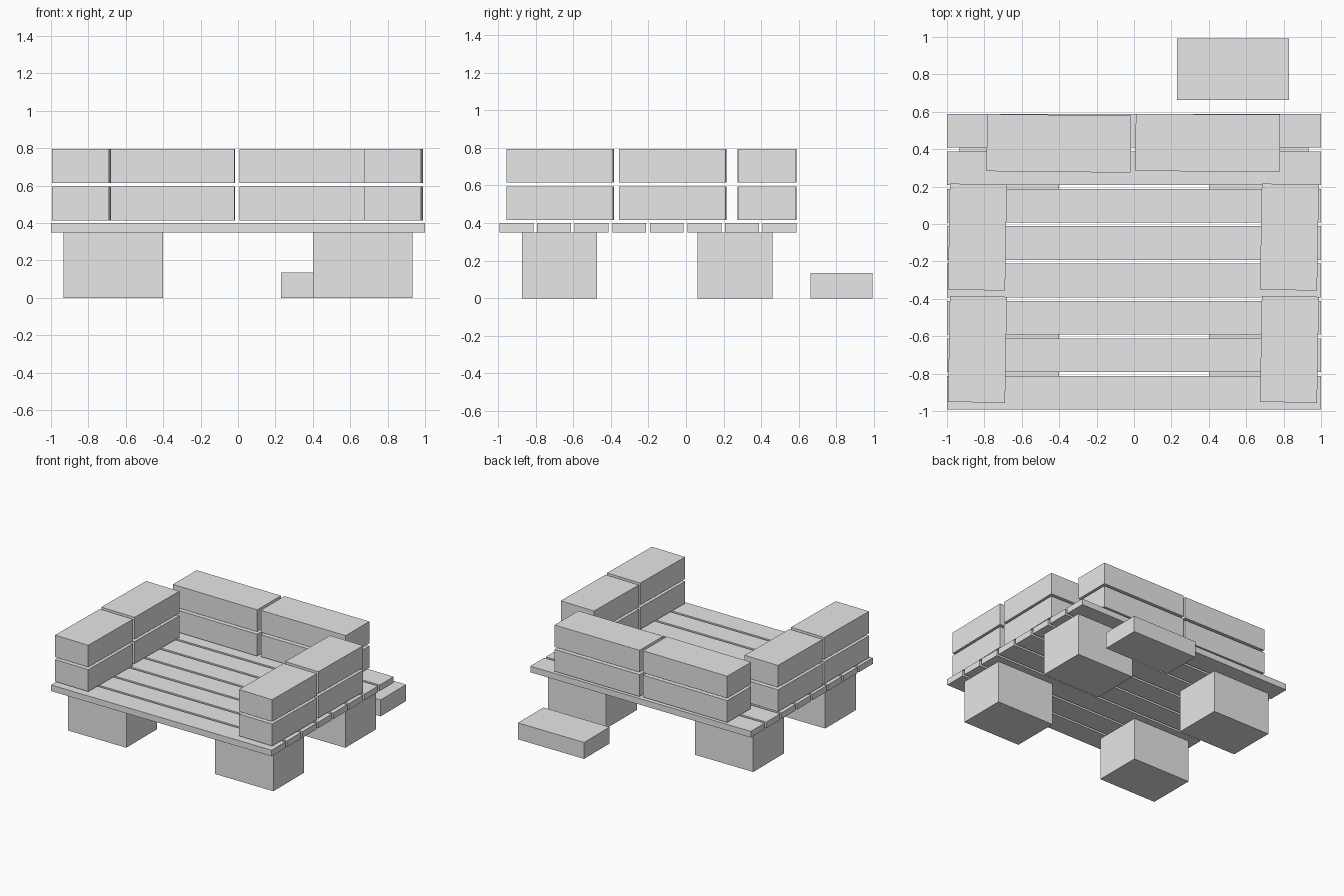
import bpy
import math

cube = bpy.data.objects.get("Cube")
if cube:
    bpy.data.objects.remove(cube, do_unlink=True)

GREY = (0.8, 0.8, 0.8, 1.0)
grey = bpy.data.materials.new("light grey")
grey.use_nodes = True
grey.diffuse_color = GREY
grey.node_tree.nodes["Principled BSDF"].inputs["Base Color"].default_value = GREY


def box(name, center, size, turn=0.0):
    """Flat-sided block, turned about z by some degrees."""
    bpy.ops.mesh.primitive_cube_add(size=1, location=center,
                                    rotation=(0, 0, math.radians(turn)))
    ob = bpy.context.object
    ob.name = name
    ob.scale = size
    ob.data.materials.append(grey)
    return ob


# Deck planks
for i in range(8):
    box(f"deck_plank_{i + 1}", (0, -0.902 + 0.2 * i, 0.375), (2, 0.18, 0.05))

# Four block legs
for side, x in (("left", 0.667), ("right", -0.667)):
    for end, y in (("front", -0.673), ("back", 0.26)):
        box(f"{end}_{side}_leg", (x, y, 0.175), (0.53, 0.4, 0.35))

# Two layers of slightly turned cushions along the sides and back
for layer, z in (("lower", 0.505), ("upper", 0.705)):
    for side, x in (("left", 0.831), ("right", -0.837)):
        for end, y in (("front", -0.67), ("rear", -0.07)):
            box(f"{layer}_{side}_{end}_cushion", (x, y, z), (0.305, 0.567, 0.18), -1.0)
    box(f"{layer}_back_right_cushion", (-0.402, 0.431, z), (0.77, 0.305, 0.18), -0.6)
    box(f"{layer}_back_left_cushion", (0.395, 0.434, z), (0.772, 0.305, 0.18), -0.2)

# Low step behind the deck
box("step", (0.53, 0.827, 0.0675), (0.6, 0.33, 0.135))
